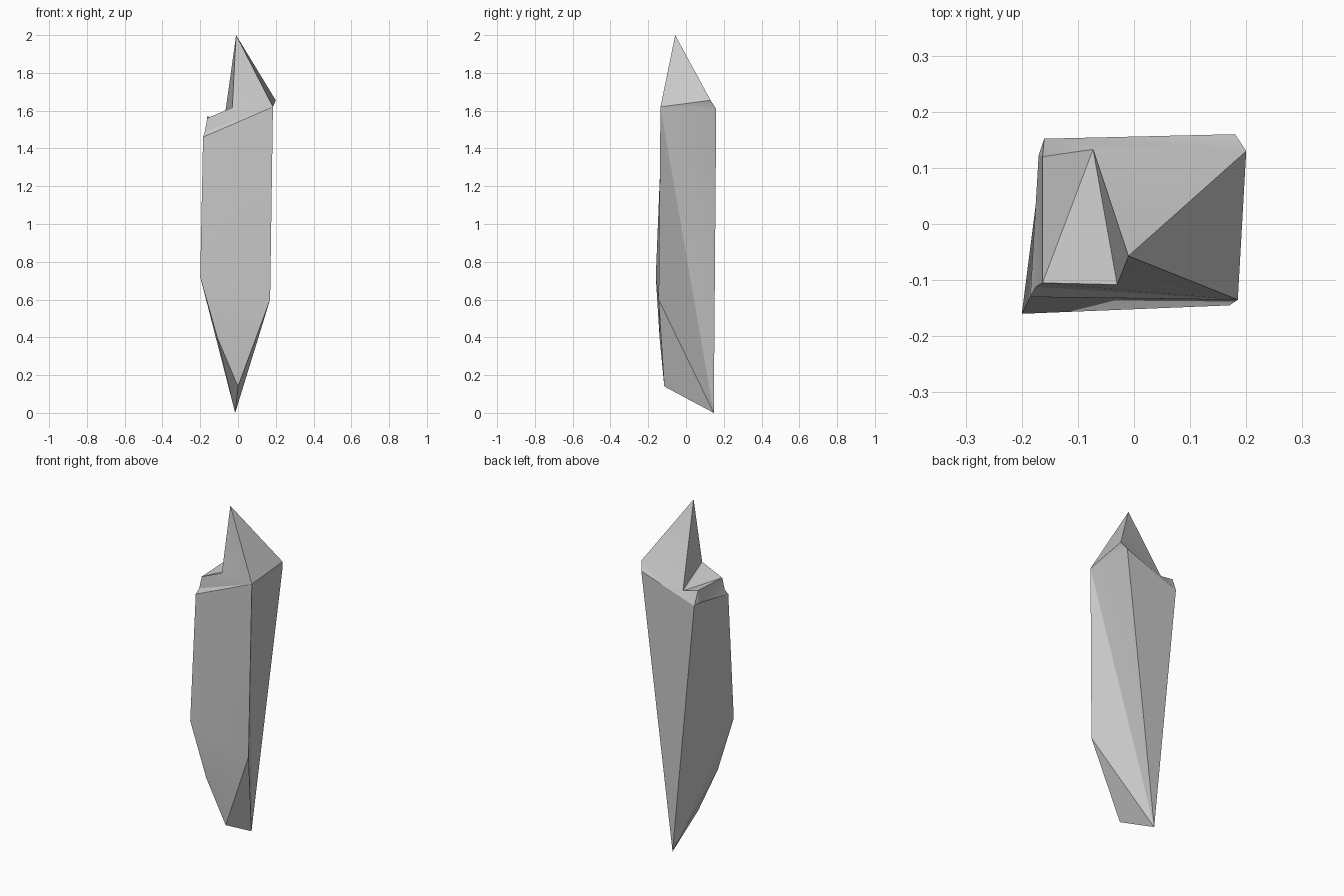
import bpy
import bmesh
from math import radians

cube = bpy.data.objects.get("Cube")
if cube:
    bpy.data.objects.remove(cube, do_unlink=True)

# Stone colour
stone = bpy.data.materials.new("grey stone")
stone.use_nodes = True
grey = (0.58, 0.58, 0.58, 1)
stone.diffuse_color = grey
stone.node_tree.nodes["Principled BSDF"].inputs["Base Color"].default_value = grey

# Corners of the broken crystal
corners = {
    "apex": (-0.01, -0.057, 2.0),
    "tip": (-0.015, 0.147, 0.0),
    "toe": (0.0, -0.115, 0.14),
    "chin": (-0.11, -0.14, 0.40),
    "hip_r": (-0.20, -0.16, 0.72),
    "hip_l": (0.17, -0.145, 0.60),
    "front_r": (-0.185, -0.13, 1.46),
    "front_l": (0.185, -0.135, 1.62),
    "side_l": (0.20, 0.13, 1.655),
    "back_l": (0.18, 0.16, 1.61),
    "back_r": (-0.16, 0.152, 1.49),
    "notch_f": (-0.175, -0.112, 1.49),
    "notch_b": (-0.17, 0.122, 1.50),
    "ledge_f": (-0.163, -0.105, 1.56),
    "ledge_b": (-0.163, 0.12, 1.57),
    "root_f": (-0.03, -0.108, 1.617),
    "root_b": (-0.073, 0.133, 1.55),
}

faces = [
    # front
    "front_r hip_r chin toe hip_l front_l",
    # pointed base
    "chin tip toe", "toe tip hip_l",
    # left side
    "hip_l tip front_l", "front_l tip back_l", "front_l back_l side_l",
    # back
    "back_l tip back_r", "back_l back_r side_l",
    # right side
    "back_r tip hip_r", "hip_r tip chin", "back_r hip_r front_r",
    # spire
    "apex front_l side_l", "apex root_f front_l",
    "apex root_b root_f", "apex side_l root_b",
    # broken ledge
    "root_f root_b ledge_f", "ledge_f root_b ledge_b",
    "ledge_f ledge_b notch_b notch_f",
    "notch_f notch_b back_r front_r",
    "root_b side_l back_r", "ledge_b root_b back_r", "ledge_b back_r notch_b",
    "notch_f front_r front_l", "ledge_f notch_f front_l", "root_f ledge_f front_l",
]

bm = bmesh.new()
verts = {name: bm.verts.new(co) for name, co in corners.items()}
for face in faces:
    bm.faces.new([verts[name] for name in face.split()])
bmesh.ops.recalc_face_normals(bm, faces=bm.faces)
bmesh.ops.triangulate(bm, faces=[f for f in bm.faces if len(f.verts) > 3])

mesh = bpy.data.meshes.new("crystal")
bm.to_mesh(mesh)
bm.free()
mesh.materials.append(stone)
crystal = bpy.data.objects.new("crystal", mesh)
bpy.context.collection.objects.link(crystal)

# Soften only the shallow creases
bpy.context.view_layer.objects.active = crystal
crystal.select_set(True)
bpy.ops.object.shade_smooth_by_angle(angle=radians(20))
